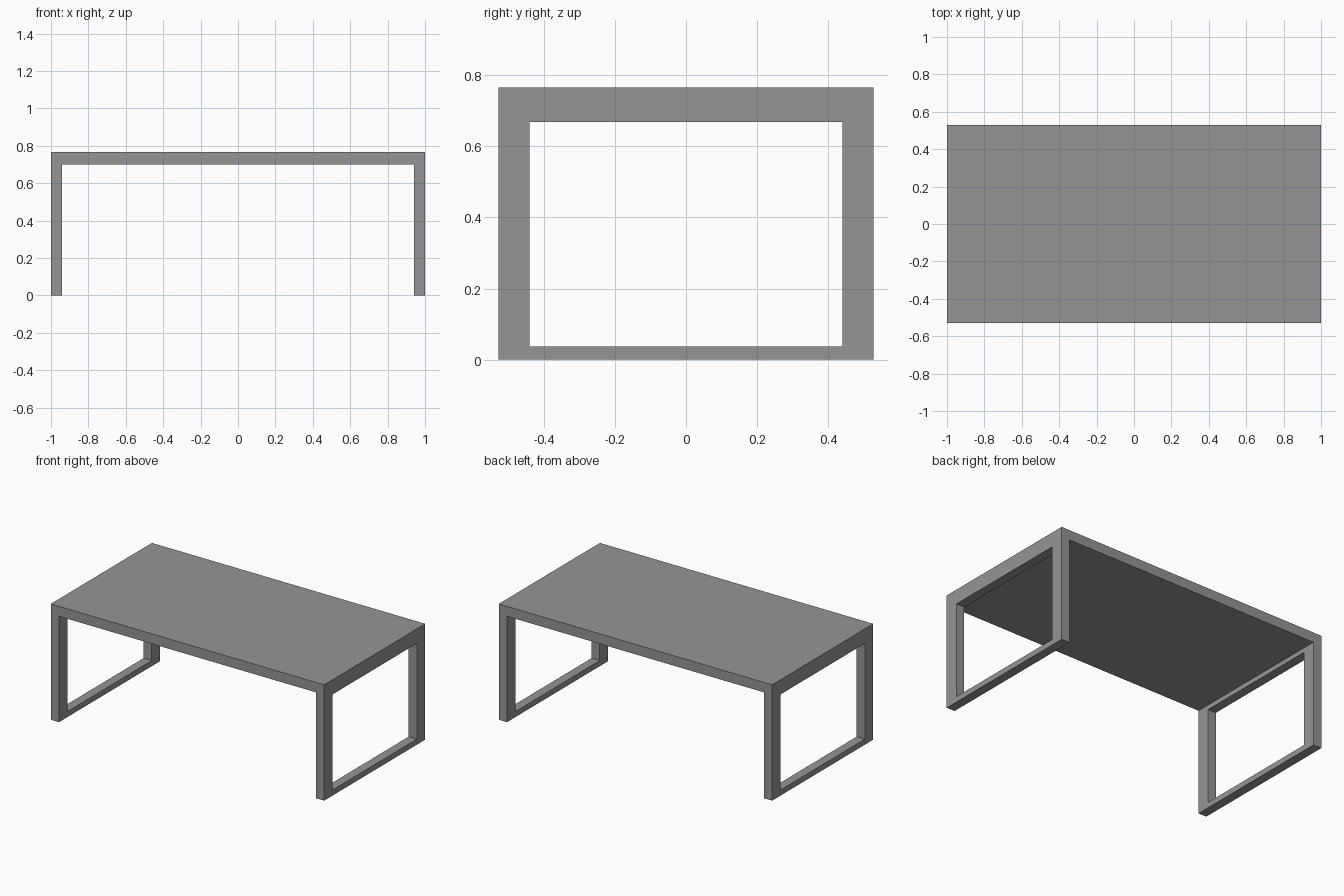
import bpy, bmesh

if "Cube" in bpy.data.objects:
    bpy.data.objects.remove(bpy.data.objects["Cube"])

grey = bpy.data.materials.new("grey")
grey.diffuse_color = (0.3, 0.3, 0.3, 1)
grey.use_nodes = True
grey.node_tree.nodes["Principled BSDF"].inputs["Base Color"].default_value = grey.diffuse_color


def box(name, x, y, z0, z1):
    """Box centred on x and y with half sizes x and y, from z0 to z1."""
    mesh = bpy.data.meshes.new(name)
    bm = bmesh.new()
    bmesh.ops.create_cube(bm, size=2)
    for v in bm.verts:
        v.co.x *= x
        v.co.y *= y
        v.co.z = z1 if v.co.z > 0 else z0
    bm.to_mesh(mesh)
    bm.free()
    mesh.materials.append(grey)
    ob = bpy.data.objects.new(name, mesh)
    bpy.context.collection.objects.link(ob)
    return ob


# Outer block, carved into a table top on two open frame legs
table = box("table", 1.0, 0.528, 0.0, 0.766)

# Space under the top, then the opening through both leg frames
cutters = [
    box("knee_space_cutter", 0.94, 0.8, -0.2, 0.70),
    box("frame_opening_cutter", 1.2, 0.44, 0.037, 0.669),
]

bpy.context.view_layer.objects.active = table
for cutter in cutters:
    mod = table.modifiers.new(cutter.name, 'BOOLEAN')
    mod.operation = 'DIFFERENCE'
    mod.solver = 'EXACT'
    mod.object = cutter
    bpy.ops.object.modifier_apply(modifier=mod.name)
for cutter in cutters:
    bpy.data.objects.remove(cutter)
